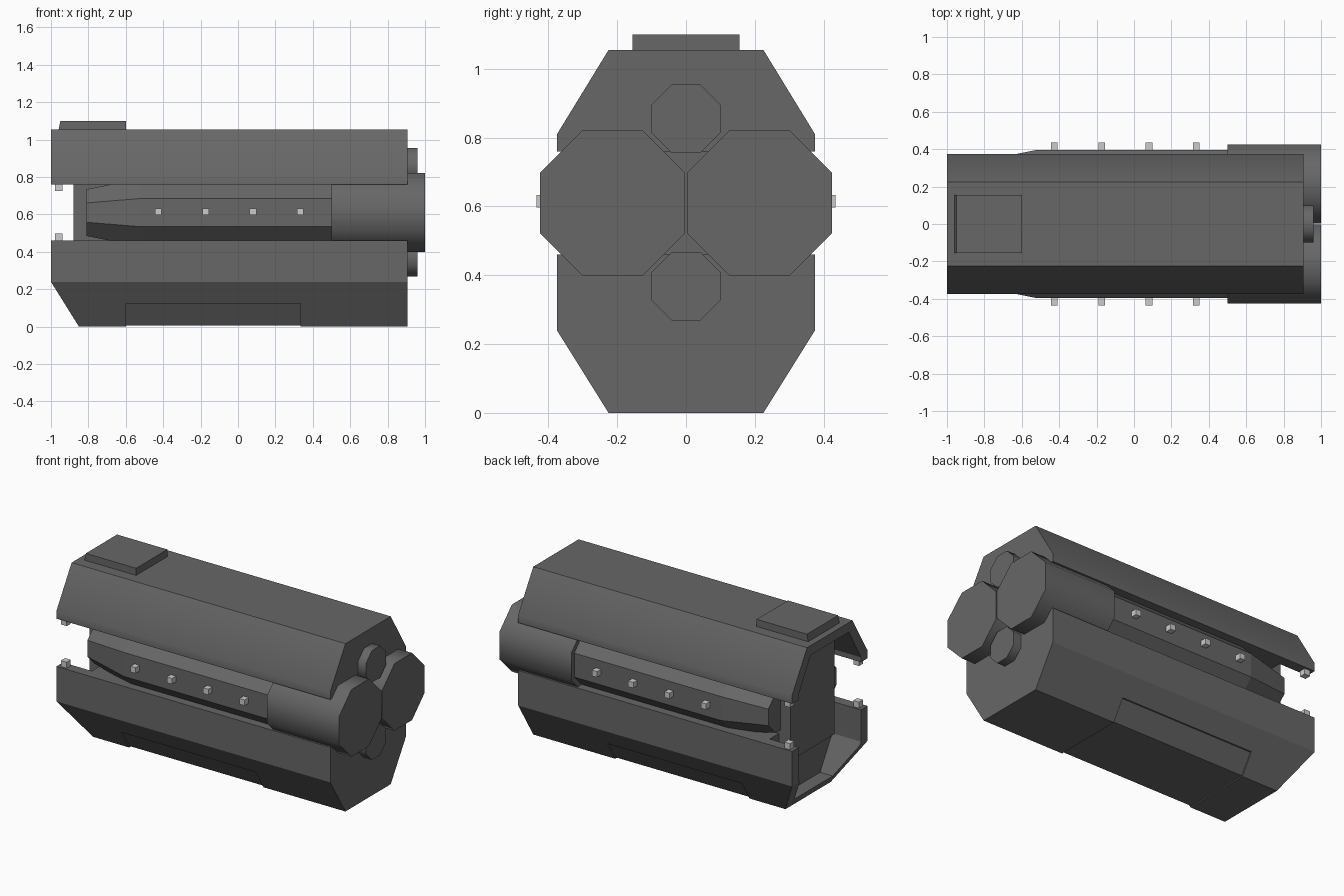
import bpy
import bmesh
from math import cos, sin, pi, radians

default = bpy.data.objects.get("Cube")
if default:
    bpy.data.objects.remove(default)


def make_material(name, value):
    mat = bpy.data.materials.new(name)
    mat.use_nodes = True
    colour = (value, value, value, 1)
    mat.diffuse_color = colour
    mat.node_tree.nodes["Principled BSDF"].inputs["Base Color"].default_value = colour
    return mat


hull_grey = make_material("hull grey", 0.135)
light_grey = make_material("light grey", 0.6)


def loft(name, rings, mat=hull_grey, smooth=None):
    """Skin a closed solid through matching rings of points."""
    bm = bmesh.new()
    loops = [[bm.verts.new(p) for p in ring] for ring in rings]
    n = len(loops[0])
    for a, b in zip(loops, loops[1:]):
        for i in range(n):
            j = (i + 1) % n
            bm.faces.new((a[i], a[j], b[j], b[i]))
    bm.faces.new(loops[0])
    bm.faces.new(loops[-1])
    bmesh.ops.recalc_face_normals(bm, faces=bm.faces)
    mesh = bpy.data.meshes.new(name)
    bm.to_mesh(mesh)
    bm.free()
    mesh.materials.append(mat)
    if smooth:
        mesh.polygons.foreach_set("use_smooth", [True] * len(mesh.polygons))
        mesh.set_sharp_from_angle(angle=radians(smooth))
    obj = bpy.data.objects.new(name, mesh)
    bpy.context.collection.objects.link(obj)
    return obj


def prism(name, profile, x0, x1, **kw):
    """Extrude a (y, z) profile along x."""
    return loft(name, [[(x, y, z) for y, z in profile] for x in (x0, x1)], **kw)


def box(name, centre, size, mat=hull_grey):
    (x, y, z), (a, b, c) = centre, [s / 2 for s in size]
    profile = [(y - b, z - c), (y + b, z - c), (y + b, z + c), (y - b, z + c)]
    return prism(name, profile, x - a, x + a, mat=mat)


def octagon(x, y, z, apothem):
    r = apothem / cos(pi / 8)
    angles = [(i + 0.5) * pi / 4 for i in range(8)]
    return [(x, y + r * cos(t), z + r * sin(t)) for t in angles]


def mirrored(half):
    """Complete a profile given on its +y side."""
    return half + [(-y, z) for y, z in reversed(half)]


def cut(obj, cutter):
    cutter.hide_render = True
    mod = obj.modifiers.new("cut", "BOOLEAN")
    mod.operation = "DIFFERENCE"
    mod.solver = "EXACT"
    mod.object = cutter
    graph = bpy.context.evaluated_depsgraph_get()
    mesh = bpy.data.meshes.new_from_object(obj.evaluated_get(graph))
    obj.modifiers.clear()
    obj.data = mesh
    bpy.data.objects.remove(cutter)


# Upper shell, hollow at its open end
upper = prism("upper_shell", mirrored([(0.375, 0.76), (0.375, 0.81), (0.225, 1.055)]),
              -1, 0.905, smooth=40)
cut(upper, prism("upper_hollow", mirrored([(0.31, 0.7), (0.31, 0.79), (0.19, 0.995)]),
                 -1.2, -0.8))

# Lower shell, with a raked, hollow open end and a recessed belly panel
lower = prism("lower_shell", mirrored([(0.375, 0.46), (0.375, 0.24), (0.225, 0)]),
              -1, 0.905)
cut(lower, prism("lower_hollow", mirrored([(0.31, 0.6), (0.31, 0.26), (0.19, 0.06)]),
                 -1.2, -0.8))
rake = [(-1.1, 0.4), (-0.75, -0.16), (-1.1, -0.16)]
cut(lower, loft("rake_cutter", [[(x, y, z) for x, z in rake] for y in (-1, 1)]))
cut(lower, prism("belly_cutter",
                 mirrored([(0.5, -0.1), (0.5, 0.125), (0.294, 0.125), (0.22, 0.007)]),
                 -0.6, 0.335))

# Central core between the shells
box("core", (-0.04, 0, 0.61), (1.68, 0.44, 0.6))

# Roof hatch with a slanted front edge
hatch = [(-0.96, 1.05), (-0.95, 1.1), (-0.6, 1.1), (-0.6, 1.05)]
loft("roof_hatch", [[(x, y, z) for x, z in hatch] for y in (-0.155, 0.155)])

# Side pods, engines, studs and rim lugs
for side, s in (("left", 1), ("right", -1)):
    y = 0.214 * s
    loft(side + "_pod", [octagon(-0.81, y, 0.61, 0.125),
                         octagon(-0.52, y, 0.61, 0.182),
                         octagon(0.51, y, 0.61, 0.182)])
    loft(side + "_engine", [octagon(x, y, 0.61, 0.211) for x in (0.5, 1)], smooth=50)
    for i in range(4):
        box(f"{side}_stud_{i + 1}", (-0.426 + 0.253 * i, 0.41 * s, 0.615),
            (0.036, 0.05, 0.036), light_grey)
    for level, z in (("upper", 0.745), ("lower", 0.478)):
        box(f"{side}_{level}_lug", (-0.958, 0.342 * s, z), (0.04, 0.04, 0.04), light_grey)

# Small engines above and below
for level, z in (("upper", 0.855), ("lower", 0.368)):
    loft(level + "_engine", [octagon(x, 0, z, 0.1) for x in (0.88, 0.96)], smooth=50)
